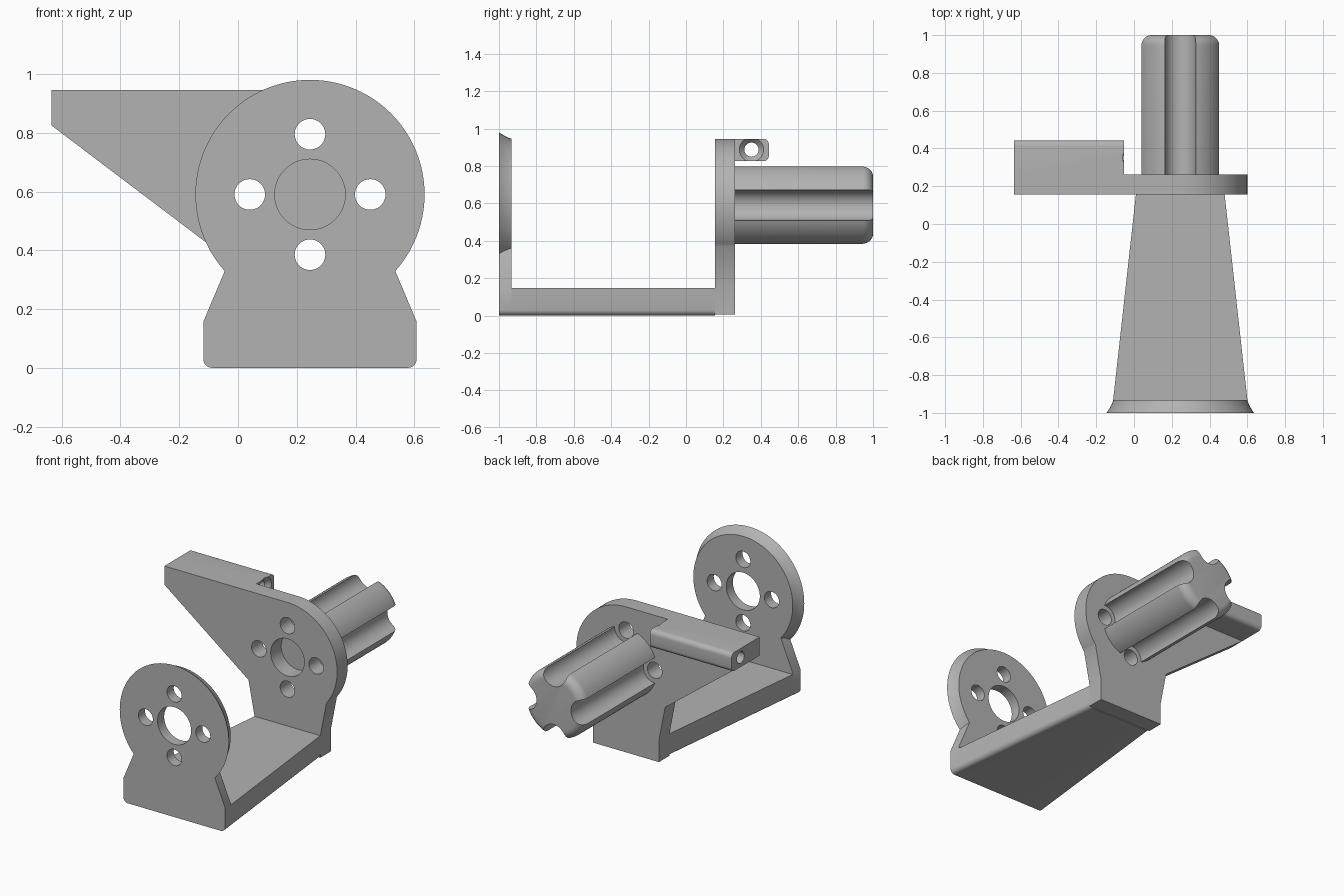
import bpy, bmesh
from math import sin, cos, pi, radians, asin, sqrt

if "Cube" in bpy.data.objects:
    bpy.data.objects.remove(bpy.data.objects["Cube"], do_unlink=True)

CX, CZ = 0.245, 0.59           # axis shared by both discs and the shaft
R_DISC, R_BOLT = 0.355, 0.205
FRONT, PLATE, REAR = -1.0, 0.155, 0.262

grey = bpy.data.materials.new("plain grey")
grey.use_nodes = True
COLOUR = (0.45, 0.45, 0.45, 1)
grey.diffuse_color = COLOUR
grey.node_tree.nodes["Principled BSDF"].inputs["Base Color"].default_value = COLOUR


def arc(u, v, r, a0, a1, n):
    return [(u + r * cos(radians(a0 + (a1 - a0) * i / n)),
             v + r * sin(radians(a0 + (a1 - a0) * i / n))) for i in range(n + 1)]


def circle(u, v, r, n=72):
    return arc(u, v, r, 0, 360, n)[:-1]


def loft(name, sections, axis="y"):
    """Skin a list of (position, 2D outline) sections along an axis."""
    bm = bmesh.new()
    rings = []
    for t, pts in sections:
        rings.append([bm.verts.new((u, t, v) if axis == "y" else (t, u, v)) for u, v in pts])
    for a, b in zip(rings, rings[1:]):
        for i in range(len(a)):
            j = (i + 1) % len(a)
            bm.faces.new((a[i], a[j], b[j], b[i]))
    bm.faces.new(rings[0])
    bm.faces.new(rings[-1])
    bmesh.ops.recalc_face_normals(bm, faces=bm.faces)
    mesh = bpy.data.meshes.new(name)
    bm.to_mesh(mesh)
    bm.free()
    mesh.materials.append(grey)
    obj = bpy.data.objects.new(name, mesh)
    bpy.context.collection.objects.link(obj)
    return obj


def select(obj):
    bpy.ops.object.select_all(action="DESELECT")
    obj.select_set(True)
    bpy.context.view_layer.objects.active = obj


def combine(obj, other, operation="DIFFERENCE"):
    mod = obj.modifiers.new("combine", "BOOLEAN")
    mod.operation, mod.object, mod.solver = operation, other, "EXACT"
    select(obj)
    bpy.ops.object.modifier_apply(modifier=mod.name)
    bpy.data.objects.remove(other, do_unlink=True)


def drill(obj, u, v, r, t0, t1, axis="y"):
    combine(obj, loft("cutter", [(t0, circle(u, v, r)), (t1, circle(u, v, r))], axis))


def bolt_spots():
    return [(CX + R_BOLT * cos(k * pi / 2), CZ + R_BOLT * sin(k * pi / 2)) for k in range(4)]


def half_width(y):
    return 0.363 + (0.235 - 0.363) * (y - FRONT) / (PLATE - FRONT)


def base_outline(y, upper):
    """Symmetric outline with rounded bottom corners; upper lists (half width, z)."""
    h, r = half_width(y), 0.03
    right = [(CX + a, b) for a, b in arc(h - r, r, r, -90, 0, 6)]
    right += [(CX + h + w, z) for w, z in upper]
    return right + [(2 * CX - a, b) for a, b in reversed(right)]


# Front plate: tapered foot and neck, joined to a disc with a flared front rim
BACK = -0.932
neck = [(0, 0.157), (-0.073, 0.33), (-0.15, 0.52)]
front_plate = loft("front_plate", [(y, base_outline(y, neck)) for y in (FRONT, BACK)])
flare = [(FRONT + 0.068 * sin(a), 0.39 - 0.035 * (1 - cos(a)) ** 0.5 * (2 - (1 - cos(a)) ** 0.5))
         for a in [i * pi / 16 for i in range(9)]]
combine(front_plate, loft("flared_disc", [(y, circle(CX, CZ, r, 96)) for y, r in flare]), "UNION")
drill(front_plate, CX, CZ, 0.12, -1.1, -0.8)
for u, v in bolt_spots():
    drill(front_plate, u, v, 0.052, -1.1, -0.8)

# Floor: tapering slab between the plates
floor = loft("floor", [(y, base_outline(y, [(0, 0.147)])) for y in (BACK, PLATE)])

# Rear plate: disc, narrowing neck and side wing in one outline
drop = 0.22
start = -asin(drop / R_DISC) * 180 / pi
side = sqrt(R_DISC ** 2 - drop ** 2)
h = half_width(PLATE)
outline = [(CX + h, 0.005), (CX + h, 0.147)]
outline += arc(CX, CZ, R_DISC, start, 90, 48)
outline += [(-0.635, 0.945), (-0.635, 0.825), (CX - side, CZ - drop),
            (CX - h, 0.147), (CX - h, 0.005)]
rear_plate = loft("rear_plate", [(PLATE, outline), (REAR, outline)])
drill(rear_plate, CX, CZ, 0.12, 0.1, 0.4)
for u, v in bolt_spots():
    drill(rear_plate, u, v, 0.052, 0.1, 0.4)

# Shaft: round ended cylinder with four long grooves
R_SHAFT, ROUND = 0.222, 0.055
ends = [(y, r) for r, y in arc(R_SHAFT - ROUND, 1 - ROUND, ROUND, 0, 90, 8)]
shaft = loft("grooved_shaft", [(y, circle(CX, CZ, r, 96)) for y, r in [(REAR, R_SHAFT)] + ends])
for u, v in bolt_spots():
    drill(shaft, u, v, 0.082, 0.2, 1.1)

# Wing bar: rounded block behind the wing with a countersunk lengthwise hole
X0, X1, Y1, ZB, ZT, R = -0.635, -0.052, 0.443, 0.825, 0.945, 0.03
block = [(REAR, ZB)] + arc(Y1 - R, ZB + R, R, -90, 0, 6)
block += arc(Y1 - R, ZT - R, R, 0, 90, 6) + [(REAR, ZT)]
wing_bar = loft("wing_bar", [(X0, block), (X1, block)], "x")
HY, HZ = 0.35, 0.887
bore = [(X0 - 0.1, 0.038), (X1 - 0.03, 0.038), (X1, 0.065), (X1 + 0.1, 0.065)]
combine(wing_bar, loft("cutter", [(x, circle(HY, HZ, r)) for x, r in bore], "x"))

for part in (front_plate, floor, rear_plate, shaft, wing_bar):
    select(part)
    bpy.ops.object.shade_smooth_by_angle(angle=radians(30))
